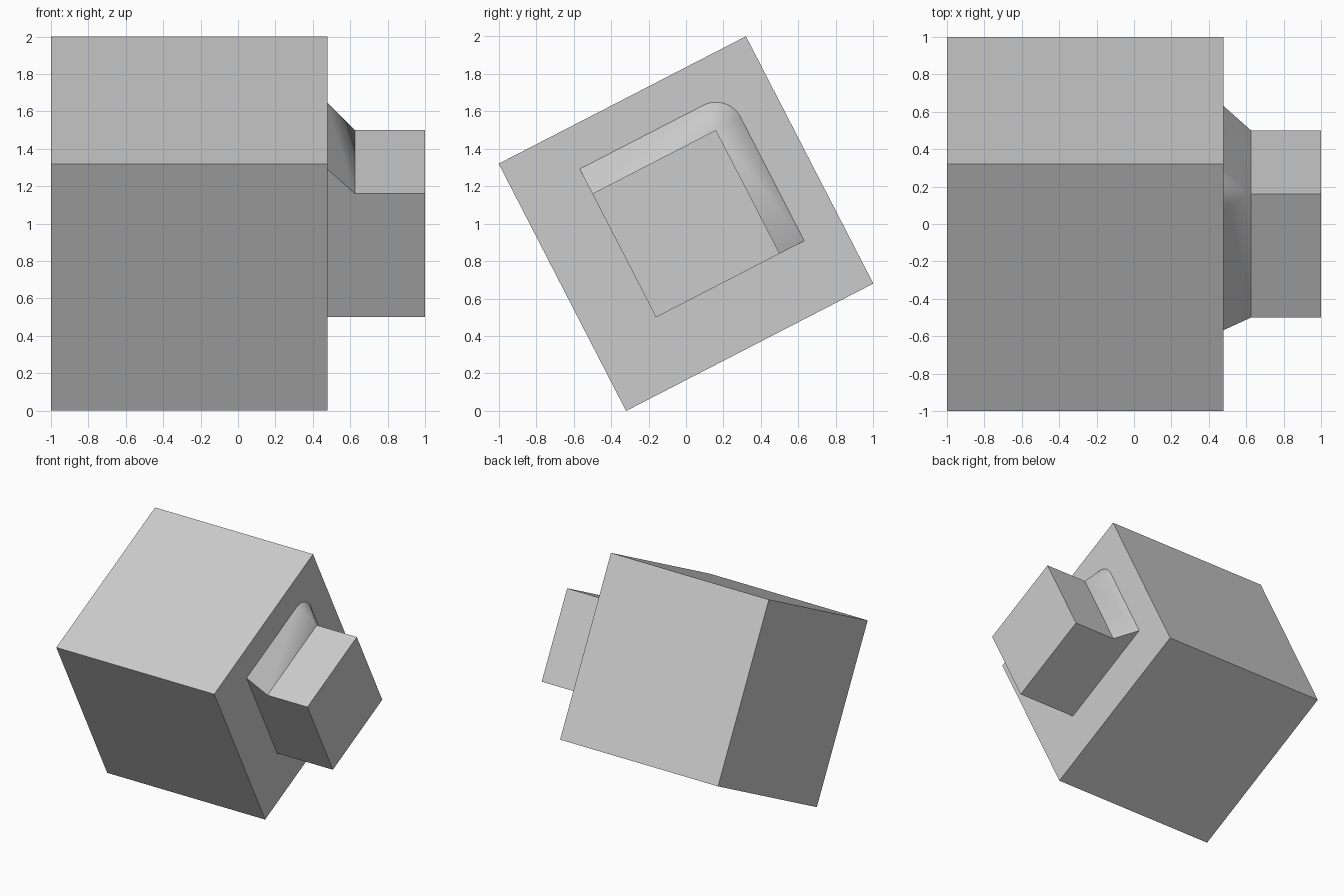
import bpy, bmesh, math

if "Cube" in bpy.data.objects:
    bpy.data.objects.remove(bpy.data.objects["Cube"])

HALF = 0.7425            # half side of the block
PEG = HALF / 2           # half side of the peg
X0, X1 = 0.478, 0.626    # block end face, top of the chamfer
R = X1 - X0              # chamfer width
TILT = math.atan2(0.68, 1.32)

grey = bpy.data.materials.new("plain grey")
grey.diffuse_color = (0.6, 0.6, 0.6, 1)
grey.use_nodes = True
grey.node_tree.nodes["Principled BSDF"].inputs["Base Color"].default_value = grey.diffuse_color


def finish(name, bm):
    """Turn a bmesh into a tilted object with the shared material."""
    bmesh.ops.remove_doubles(bm, verts=bm.verts, dist=1e-5)
    bmesh.ops.recalc_face_normals(bm, faces=bm.faces)
    mesh = bpy.data.meshes.new(name)
    bm.to_mesh(mesh)
    bm.free()
    mesh.materials.append(grey)
    obj = bpy.data.objects.new(name, mesh)
    bpy.context.collection.objects.link(obj)
    obj.location = (0, 0, 1)
    obj.rotation_euler = (TILT, 0, 0)
    return obj


def box(name, xa, xb, half, open_base=False):
    bm = bmesh.new()
    bmesh.ops.create_cube(bm, size=1)
    for v in bm.verts:
        v.co = (xa if v.co.x < 0 else xb, v.co.y * 2 * half, v.co.z * 2 * half)
    if open_base:
        base = [f for f in bm.faces if f.calc_center_median().x < xa + 1e-4]
        bmesh.ops.delete(bm, geom=base, context='FACES_ONLY')
    return finish(name, bm)


# Main block and the square peg on its end
box("block", -1, X0, HALF)
box("peg", X0, 1, PEG, open_base=True)

# Chamfer along two sides of the peg, swept round the shared corner as a cone
stations = [(-PEG, PEG, 90)]
stations += [(PEG, PEG, 90 - 90 * i / 16) for i in range(17)]
stations += [(PEG, -PEG, 0)]
bm = bmesh.new()
rows = []
for y, z, deg in stations:
    a = math.radians(deg)
    rows.append((bm.verts.new((X1, y, z)),
                 bm.verts.new((X0, y + R * math.cos(a), z + R * math.sin(a))),
                 bm.verts.new((X0, y, z))))
for p, q in zip(rows, rows[1:]):
    if p[0].co == q[0].co:
        bm.faces.new((p[0], p[1], q[1]))
    else:
        bm.faces.new((p[0], p[1], q[1], q[0]))
bm.faces.new(rows[0])
bm.faces.new(rows[-1])
chamfer = finish("corner_chamfer", bm)

# Smooth the cone, keep the end caps sharp
bpy.context.view_layer.objects.active = chamfer
chamfer.select_set(True)
bpy.ops.object.shade_smooth_by_angle(angle=math.radians(30))
